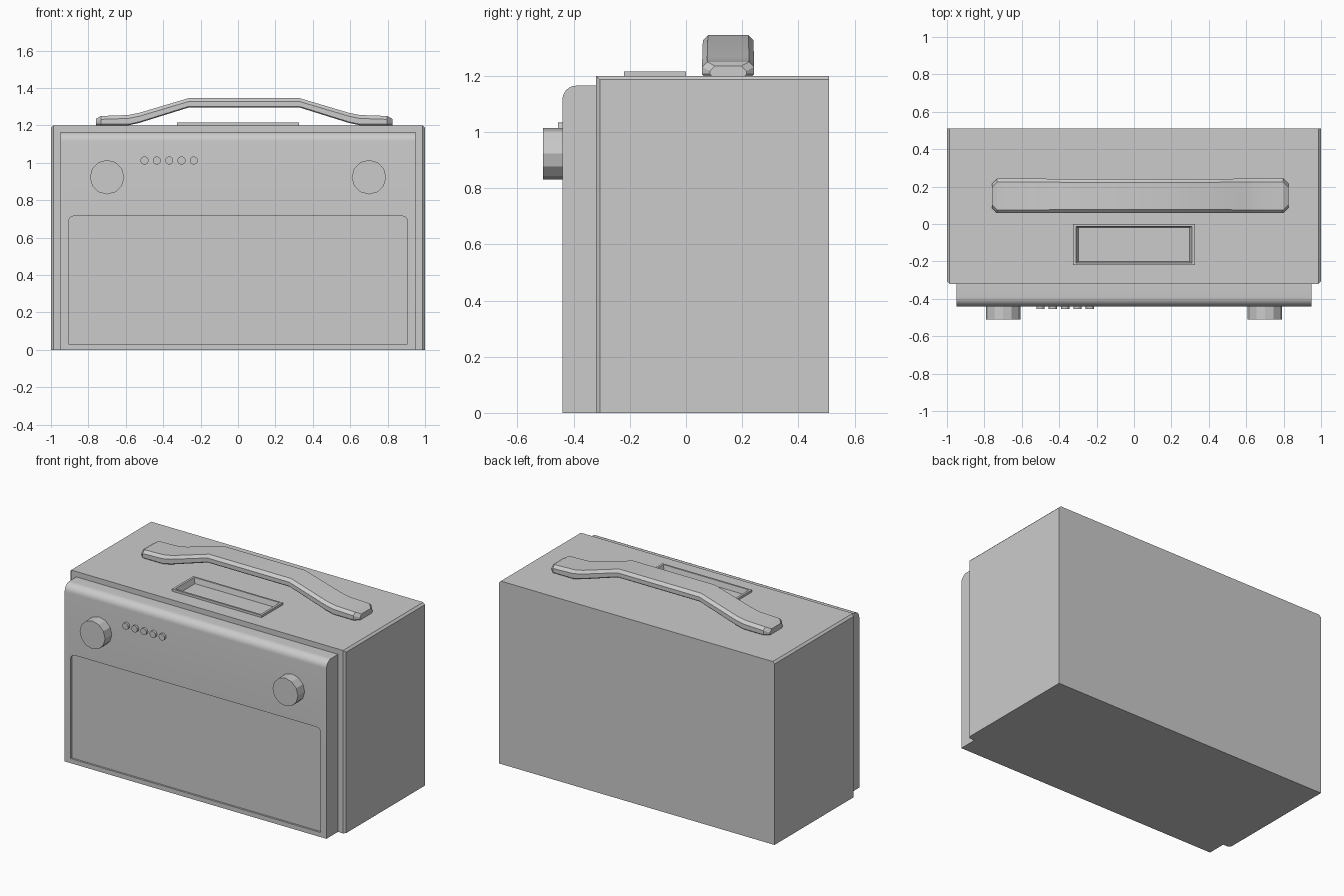
import bpy, bmesh
from math import sin, cos, pi, radians
from mathutils import Matrix, Vector

if "Cube" in bpy.data.objects:
    bpy.data.objects.remove(bpy.data.objects["Cube"])


def finish(name, bm):
    bmesh.ops.recalc_face_normals(bm, faces=bm.faces[:])
    me = bpy.data.meshes.new(name)
    bm.to_mesh(me)
    bm.free()
    ob = bpy.data.objects.new(name, me)
    bpy.context.collection.objects.link(ob)
    return ob


def loft(name, rings):
    """Skin a list of equal-sized point rings and cap both ends."""
    bm = bmesh.new()
    vs = [[bm.verts.new(p) for p in r] for r in rings]
    n = len(vs[0])
    for a, b in zip(vs, vs[1:]):
        for i in range(n):
            j = (i + 1) % n
            bm.faces.new((a[i], a[j], b[j], b[i]))
    bm.faces.new(vs[0])
    bm.faces.new(vs[-1])
    return finish(name, bm)


def rect(x, y0, y1, z):
    return [(-x, y0, z), (x, y0, z), (x, y1, z), (-x, y1, z)]


def cylinder(name, x, z, r, y0, y1, sides):
    bm = bmesh.new()
    m = Matrix.Translation((x, (y0 + y1) / 2, z)) @ Matrix.Rotation(pi / 2, 4, 'X')
    bmesh.ops.create_cone(bm, cap_ends=True, segments=sides, radius1=r,
                          radius2=r, depth=y1 - y0, matrix=m)
    return finish(name, bm)


def cut(ob, cutter):
    mod = ob.modifiers.new("cut", 'BOOLEAN')
    mod.operation = 'DIFFERENCE'
    mod.solver = 'EXACT'
    mod.object = cutter
    activate(ob)
    bpy.ops.object.modifier_apply(modifier=mod.name)


def activate(ob):
    bpy.ops.object.select_all(action='DESELECT')
    ob.select_set(True)
    bpy.context.view_layer.objects.active = ob


# cabinet, with small chamfers along the front and top edges of both sides
bm = bmesh.new()
bmesh.ops.create_cube(bm, size=1, matrix=Matrix.Translation((0, 0.095, 0.6))
                      @ Matrix.Diagonal((2, 0.83, 1.2, 1)))
edges = []
for e in bm.edges:
    a, b = e.verts[0].co, e.verts[1].co
    m = (a + b) / 2
    if abs(m.x) > 0.9 and (m.y < -0.3 or m.z > 1.19) and m.z > 0.1:
        edges.append(e)
bmesh.ops.bevel(bm, geom=edges, offset=0.013, segments=1, affect='EDGES')
cabinet = finish("cabinet", bm)

# display frame on top with a shallow well
frame = loft("display_frame", [rect(0.325, -0.22, 0.0, 1.195), rect(0.325, -0.22, 0.0, 1.215)])
well = loft("well_cutter", [rect(0.298, -0.2, -0.02, 1.18), rect(0.312, -0.209, -0.011, 1.22)])
cut(cabinet, well)
cut(frame, well)

# front panel with rounded top edge
R = 0.05
profile = [(-0.32, 0), (-0.44, 0)]
for i in range(9):
    a = pi / 2 * i / 8
    profile.append((-0.44 + R - R * cos(a), 1.165 - R + R * sin(a)))
profile.append((-0.32, 1.165))
panel = loft("front_panel", [[(x, y, z) for y, z in profile] for x in (-0.95, 0.95)])

# shallow speaker recess in the panel, rounded at its upper corners
r = 0.03
outline = [(-0.907, 0.03), (0.907, 0.03)]
for cx, start in ((0.907 - r, 0), (-0.907 + r, pi / 2)):
    for i in range(5):
        a = start + pi / 2 * i / 4
        outline.append((cx + r * cos(a), 0.715 - r + r * sin(a)))
recess = loft("recess_cutter", [[(x, y, z) for x, z in outline] for y in (-0.46, -0.428)])
cut(panel, recess)
activate(panel)
bpy.ops.object.shade_smooth_by_angle(angle=radians(30))
for c in (well, recess):
    bpy.data.objects.remove(c)

# knobs and buttons
for side, s in (("left", -1), ("right", 1)):
    cylinder("knob_" + side, 0.7 * s, 0.923, 0.092, -0.51, -0.43, 12)
for i in range(5):
    cylinder(f"button_{i + 1}", -0.5 + 0.066 * i, 1.012, 0.022, -0.455, -0.43, 12)

# strap handle: stations of (distance from centre, bottom z, top z, half width)
half = [(0.7925, 1.2, 1.235, 0.065), (0.765, 1.2, 1.25, 0.0925),
        (0.62, 1.2, 1.255, 0.0925), (0.56, 1.213, 1.267, 0.0925),
        (0.2975, 1.295, 1.345, 0.09)]
stations = [(-d, b, t, w) for d, b, t, w in half] + [s for s in reversed(half)]
rings = []
for x, b, t, w in stations:
    c, k = 0.018, 0.006
    section = [(-w + k, b), (w - k, b), (w, b + k), (w, t - c),
               (w - c, t), (-w + c, t), (-w, t - c), (-w, b + k)]
    rings.append([(x + 0.0325, 0.15 + y, z) for y, z in section])
handle = loft("carry_handle", rings)
activate(handle)
bpy.ops.object.shade_smooth_by_angle(angle=radians(25))
